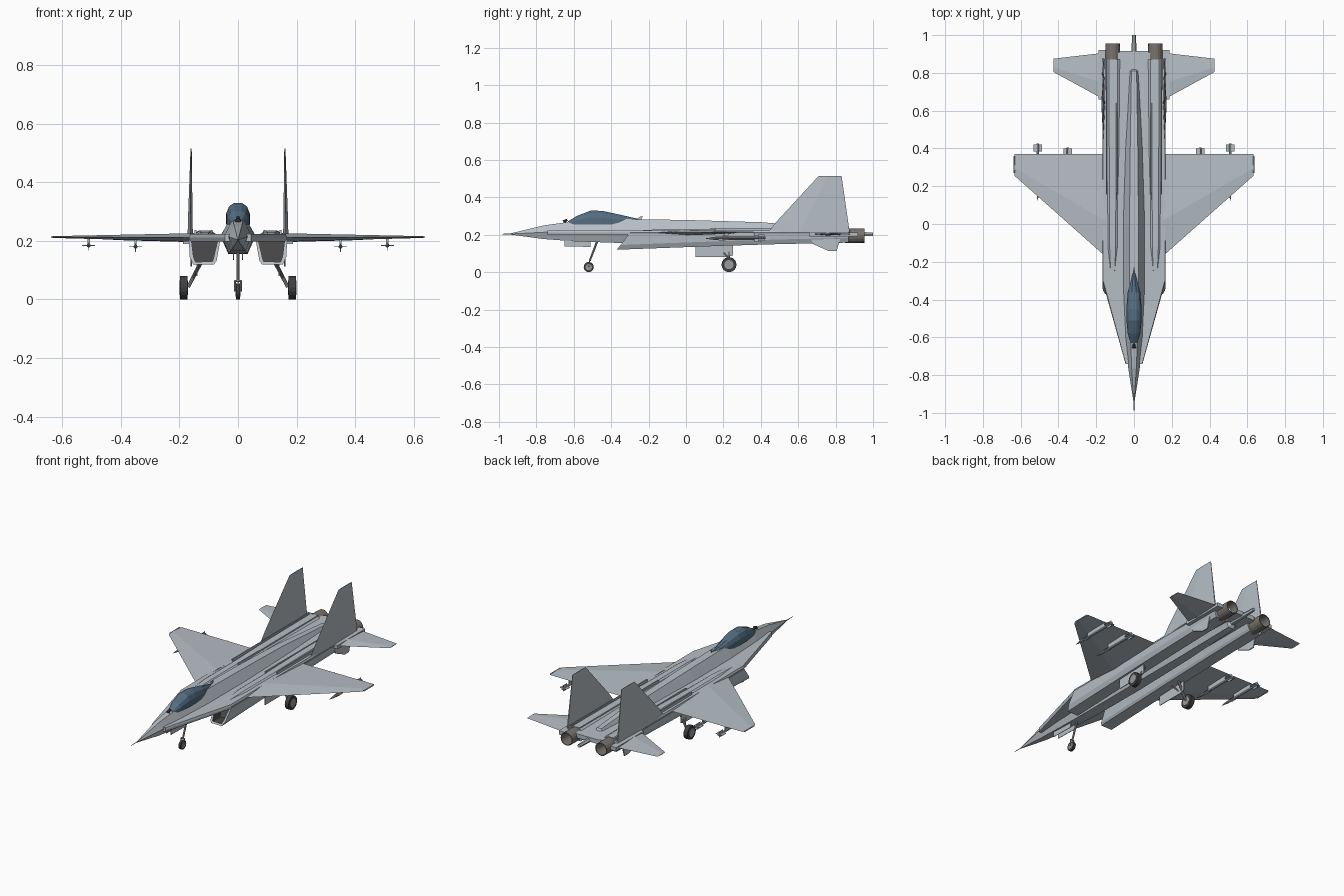
import bpy, bmesh, math
from mathutils import Vector

cube = bpy.data.objects.get("Cube")
if cube:
    bpy.data.objects.remove(cube)


def material(name, rgb):
    m = bpy.data.materials.new(name)
    m.use_nodes = True
    m.diffuse_color = (*rgb, 1)
    m.node_tree.nodes["Principled BSDF"].inputs["Base Color"].default_value = (*rgb, 1)
    return m


HULL = material("hull grey", (0.47, 0.52, 0.56))
GLASS = material("canopy blue", (0.09, 0.155, 0.22))
DARK = material("intake dark", (0.06, 0.06, 0.06))
NOZZLE = material("nozzle metal", (0.19, 0.17, 0.155))
TYRE = material("tyre black", (0.05, 0.05, 0.05))
METAL = material("gear metal", (0.32, 0.33, 0.34))


def finish(name, bm, mats, mirror):
    bmesh.ops.recalc_face_normals(bm, faces=bm.faces)
    mesh = bpy.data.meshes.new(name)
    bm.to_mesh(mesh)
    bm.free()
    for m in mats:
        mesh.materials.append(m)
    ob = bpy.data.objects.new(name, mesh)
    bpy.context.collection.objects.link(ob)
    if mirror:
        ob.modifiers.new("Mirror", "MIRROR").use_mirror_merge = False
    return ob


def loft(name, sections, mats=(HULL,), mirror=False, edit=None):
    """Skin a list of equal-length closed sections and cap the ends."""
    bm = bmesh.new()
    rings = [[bm.verts.new(p) for p in s] for s in sections]
    for a, b in zip(rings, rings[1:]):
        for i in range(len(a)):
            j = (i + 1) % len(a)
            bm.faces.new((a[i], a[j], b[j], b[i]))
    first, last = bm.faces.new(rings[0]), bm.faces.new(rings[-1])
    if edit:
        bmesh.ops.recalc_face_normals(bm, faces=bm.faces)
        edit(bm, first, last)
    return finish(name, bm, mats, mirror)


def slab(name, outline, low, high, mat=HULL, mirror=True):
    """Horizontal plate from an (x, y) outline."""
    return loft(name, [[(x, y, z) for x, y in outline] for z in (low, high)], (mat,), mirror)


def upright(name, outline, x, half, mat=HULL, mirror=True):
    """Vertical plate from a (y, z) outline, half = half thickness."""
    return loft(name, [[(x + s * half, y, z) for y, z in outline] for s in (-1, 1)], (mat,), mirror)


def rod(name, a, b, r1, r2, mat=METAL, sides=8, mirror=True):
    """Tapered cylinder between two points."""
    a, b = Vector(a), Vector(b)
    q = (b - a).to_track_quat("Z", "Y")
    secs = []
    for p, r in ((a, r1), (b, r2)):
        ang = [2 * math.pi * i / sides for i in range(sides)]
        secs.append([p + q @ Vector((r * math.cos(t), r * math.sin(t), 0)) for t in ang])
    return loft(name, secs, (mat,), mirror)


def box(name, x, y, z, mat=HULL, mirror=True):
    return slab(name, [(x[0], y[0]), (x[1], y[0]), (x[1], y[1]), (x[0], y[1])], z[0], z[1], mat, mirror)


# Faceted fuselage with tail sting: y, top, bottom, half width
body = [(-0.94, 0.207, 0.201, 0.003), (-0.76, 0.25, 0.177, 0.031), (-0.6, 0.272, 0.165, 0.046),
        (-0.35, 0.284, 0.156, 0.057), (0, 0.279, 0.155, 0.06), (0.4, 0.267, 0.158, 0.05),
        (0.81, 0.235, 0.17, 0.034), (0.82, 0.22, 0.188, 0.018), (1, 0.212, 0.194, 0.01)]
loft("fuselage", [[(w * sx, y, z) for sx, z in
                   ((0.4, t), (1, b + (t - b) * 0.5), (0.55, b), (-0.55, b), (-1, b + (t - b) * 0.5), (-0.4, t))]
                  for y, t, b, w in body])
rod("nose_probe", (0, -1, 0.204), (0, -0.92, 0.204), 0.001, 0.003, METAL, 6, False)

# Canopy and small nose sensor
glass = [(-0.63, 0.272, 0.018), (-0.58, 0.302, 0.033), (-0.51, 0.329, 0.04), (-0.45, 0.328, 0.041),
         (-0.36, 0.309, 0.033), (-0.26, 0.286, 0.01)]
loft("canopy", [[(w * sx, y, 0.255 + (t - 0.255) * h) for sx, h in
                 ((1, 0), (1, 0.5), (0.75, 0.85), (0.35, 1), (-0.35, 1), (-0.75, 0.85), (-1, 0.5), (-1, 0))]
                for y, t, w in glass], (GLASS,))
rod("nose_sensor", (0, -0.655, 0.268), (0, -0.635, 0.28), 0.01, 0.006, DARK, 8, False)
upright("spine_antenna", [(-0.265, 0.28), (-0.24, 0.28), (-0.23, 0.298), (-0.245, 0.298)], 0, 0.002, HULL, False)

# Centre deck with leading edge extensions
half = [(0.045, -0.74), (0.168, -0.3), (0.168, 0.7), (0.16, 0.87), (0.07, 0.915)]
outline = half + [(-x, y) for x, y in reversed(half)]
loft("deck", [[(x * k, y, z) for x, y in outline] for k, z in ((0.97, 0.198), (1, 0.211), (0.97, 0.223))])

# Main wings and tailplanes, thin towards the tip
def wing(name, root, tip, root_z, tip_z):
    def section(x, lead, trail, low, high):
        mid, crest = (low + high) / 2, lead + (trail - lead) * 0.35
        return [(x, lead, mid), (x, crest, high), (x, trail, mid), (x, crest, low)]
    loft(name, [section(*root, *root_z), section(*tip, *tip_z)], mirror=True)


wing("wing", (0.15, -0.173, 0.37), (0.632, 0.255, 0.37), (0.197, 0.226), (0.21, 0.216))
rod("wingtip_rail", (0.634, 0.27, 0.213), (0.634, 0.36, 0.213), 0.004, 0.004, HULL, 6)
wing("tailplane", (0.17, 0.665, 0.905), (0.427, 0.805, 0.875), (0.196, 0.212), (0.203, 0.207))
box("tail_beam", (0.15, 0.188), (0.66, 0.92), (0.19, 0.212))

# Twin fins
def fin_section(x, z, lead, trail, t):
    crest = lead + (trail - lead) * 0.4
    return [(x, lead, z), (x + t, crest, z), (x + t * 0.4, trail, z), (x - t * 0.4, trail, z), (x - t, crest, z)]


loft("tail_fin", [fin_section(0.163, 0.215, 0.44, 0.875, 0.009), fin_section(0.163, 0.268, 0.482, 0.867, 0.008),
                  fin_section(0.16, 0.515, 0.71, 0.832, 0.002)], mirror=True)
upright("ventral_fin", [(0.66, 0.195), (0.83, 0.195), (0.805, 0.112), (0.765, 0.112), (0.68, 0.15)], 0.16, 0.003)


# Engine nacelles with raked, recessed intake
def intake(bm, first, last):
    bmesh.ops.inset_individual(bm, faces=[first], thickness=0.013)
    mouth = bmesh.ops.extrude_discrete_faces(bm, faces=[first])["faces"][0]
    bmesh.ops.translate(bm, verts=mouth.verts, vec=(0, 0.07, 0))
    mouth.material_index = 1
    for e in mouth.edges:
        for f in e.link_faces:
            f.material_index = 1


nacelle = [(-0.37, 0.12, 0.066), (-0.1, 0.13, 0), (0.2, 0.141, 0), (0.5, 0.15, 0), (0.87, 0.158, 0)]
sections = []
for y, b, rake in nacelle:
    profile = [(0.06, 0.205), (0.168, 0.205), (0.165, b + 0.025), (0.153, b), (0.082, b), (0.073, b + 0.012)]
    sections.append([(x, y + rake * (z - b) / (0.205 - b), z) for x, z in profile])
loft("engine_nacelle", sections, (HULL, DARK), True, intake)

# Raised engine humps over the deck
humps = [(-0.27, 0.222, 0.02), (-0.12, 0.23, 0.032), (0.13, 0.23, 0.033), (0.4, 0.235, 0.036), (0.87, 0.236, 0.04)]
loft("engine_hump", [[(0.113 + w * sx, y, 0.2 + (t - 0.2) * h) for sx, h in
                      ((-1, 0), (-1, 0.6), (-0.5, 1), (0.5, 1), (1, 0.6), (1, 0))] for y, t, w in humps], mirror=True)
for x, start in ((0.145, 0.155), (0.09, 0.13)):
    box("hump_rib", (x - 0.003, x + 0.003), (start, 0.87), (0.215, 0.237))


# Open exhaust nozzles
def dark_end(bm, first, last):
    last.material_index = 1


ring = [2 * math.pi * i / 16 for i in range(16)]
loft("exhaust_nozzle", [[(0.113 + r * math.cos(t), y, 0.195 + r * math.sin(t)) for t in ring]
                        for y, r in ((0.85, 0.04), (0.955, 0.038), (0.955, 0.034), (0.88, 0.031))],
     (NOZZLE, DARK), True, dark_end)

# Underwing pylons and missiles
for x, tail, z in ((0.35, 0.405, 0.18), (0.51, 0.425, 0.184)):
    box("pylon", (x - 0.004, x + 0.004), (tail - 0.2, tail - 0.06), (z, 0.21))
    rod("missile_body", (x, tail - 0.26, z), (x, tail, z), 0.007, 0.007, HULL)
    rod("missile_nose", (x, tail - 0.3, z), (x, tail - 0.26, z), 0.001, 0.007, HULL)
    for y, span in ((tail - 0.23, 0.014), (tail - 0.04, 0.022)):
        box("missile_fin", (x - span, x + span), (y, y + 0.035), (z - 0.001, z + 0.001))
        box("missile_fin_upright", (x - 0.001, x + 0.001), (y, y + 0.035), (z - span * 0.8, z + span * 0.8))


# Landing gear
def wheel(name, x, y, r, width, mirror):
    for part, radius, w, mat in (("tyre", r, width, TYRE), ("hub", r * 0.62, width * 1.15, METAL)):
        rod(name + "_" + part, (x - w / 2, y, r), (x + w / 2, y, r), radius, radius, mat, 18, mirror)


wheel("main", 0.185, 0.23, 0.04, 0.025, True)
rod("main_leg", (0.115, 0.23, 0.15), (0.17, 0.23, 0.042), 0.007, 0.006)
rod("main_brace", (0.12, 0.17, 0.145), (0.155, 0.23, 0.07), 0.004, 0.004)
upright("main_gear_door", [(0.05, 0.145), (0.25, 0.145), (0.25, 0.09), (0.22, 0.08), (0.05, 0.08)], 0.14, 0.002)
wheel("nose", 0, -0.52, 0.027, 0.014, False)
rod("nose_leg", (0, -0.475, 0.165), (0, -0.515, 0.06), 0.006, 0.005, METAL, 8, False)
rod("nose_fork", (0.01, -0.515, 0.065), (0.01, -0.52, 0.027), 0.003, 0.003)
rod("nose_fork_bridge", (-0.012, -0.515, 0.063), (0.012, -0.515, 0.063), 0.004, 0.004, METAL, 8, False)
upright("nose_gear_door", [(-0.65, 0.17), (-0.51, 0.165), (-0.51, 0.135), (-0.65, 0.138)], 0.015, 0.0015)
